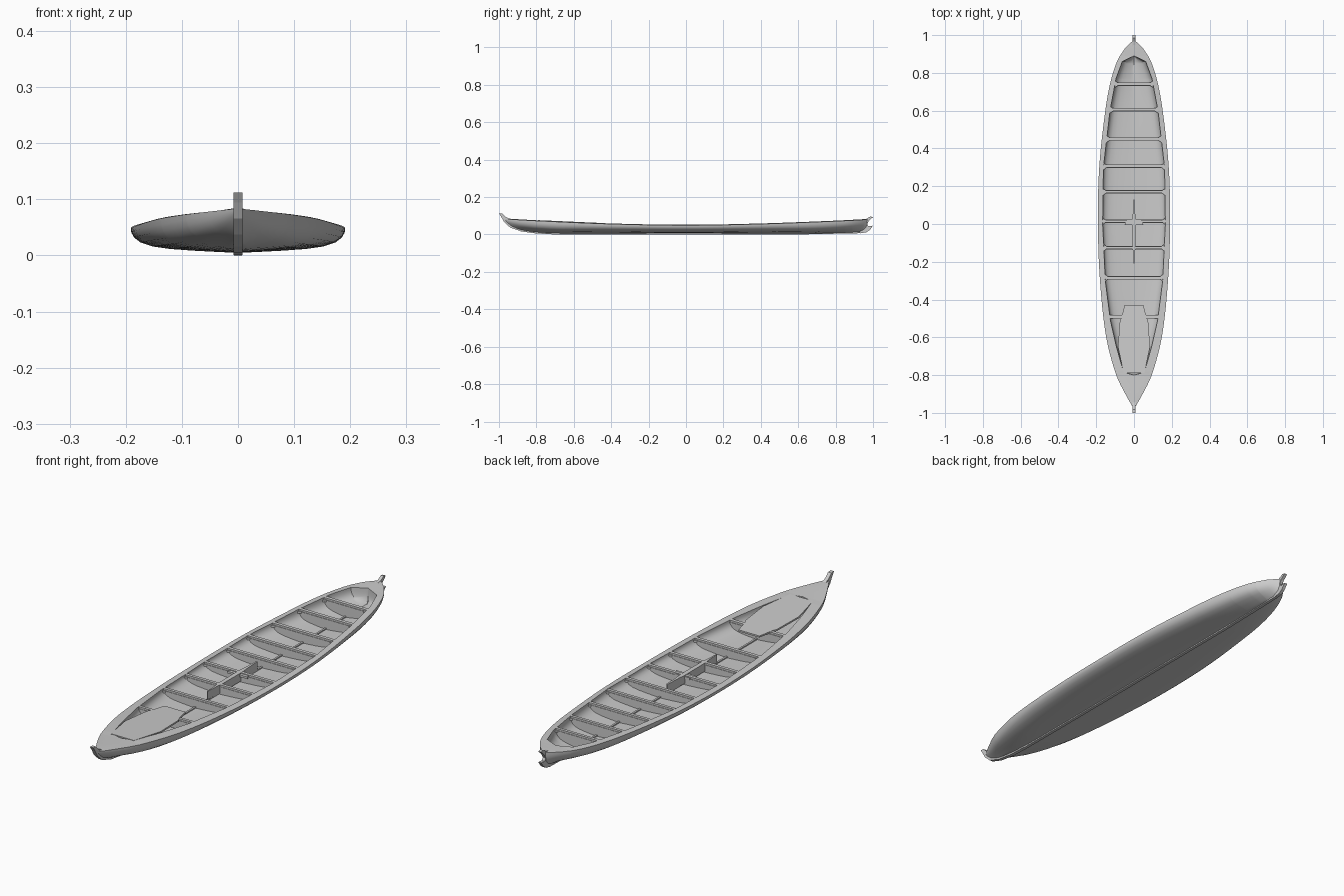
import bpy, bmesh, math

if "Cube" in bpy.data.objects:
    bpy.data.objects.remove(bpy.data.objects["Cube"])


def interp(tab, y, smooth=True):
    """Value of a (y, value) table, with Catmull style tangents when smooth."""
    if y <= tab[0][0]:
        return tab[0][1]
    for i in range(len(tab) - 1):
        (a, va), (b, vb) = tab[i], tab[i + 1]
        if y <= b:
            t = (y - a) / (b - a)
            if not smooth:
                return va + (vb - va) * t
            p = tab[max(i - 1, 0)]
            n = tab[min(i + 2, len(tab) - 1)]
            ma = (vb - p[1]) / (b - p[0]) * (b - a)
            mb = (n[1] - va) / (n[0] - a) * (b - a)
            return ((2*t**3 - 3*t*t + 1) * va + (t**3 - 2*t*t + t) * ma
                    + (3*t*t - 2*t**3) * vb + (t**3 - t*t) * mb)
    return tab[-1][1]


# Hull lines along the length: half beam, sheer height, keel height, opening half width
BEAM = [(-.97, .006), (-.9, .046), (-.8, .094), (-.6, .147), (-.3, .18), (0, .191),
        (.3, .184), (.6, .152), (.75, .125), (.86, .09), (.93, .048), (.97, .006)]
SHEER = [(-.97, .083), (-.8, .073), (-.4, .056), (0, .049), (.4, .056), (.8, .071), (.97, .08)]
KEEL = [(-.97, .066), (-.94, .042), (-.88, .021), (-.75, .008), (-.5, .005), (.5, .005),
        (.85, .007), (.93, .012), (.97, .022)]
OPEN = [(-.8, 0), (-.785, .055), (-.65, .093), (-.51, .125), (-.3, .152), (0, .166),
        (.3, .162), (.6, .127), (.77, .095), (.86, .062), (.885, .01), (.89, 0)]
FULL = [(0, 0), (.2, .04), (.42, .09), (.64, .16), (.8, .26), (.91, .42), (.97, .62), (.995, .82), (1, 1)]
EDGE = .003  # inner rim stands slightly above the outer edge


def section(half, low, high, y):
    """Half cross-section from keel to gunwale, sharper toward the ends."""
    v = max(0, (abs(y) - .6) / .37) ** 2 * .6
    return [(f * half, low + (high - low) * (g * (1 - v) + f * v)) for f, g in FULL]


def inner(y, lift=0):
    half, top = interp(OPEN, y, False), interp(SHEER, y) + EDGE
    if half < .001:
        return [(0, top)] * len(FULL)
    low = interp(KEEL, y) + .007
    return section(half - lift * .4, low + lift, top, y)


def finish(bm, name, smooth=False):
    bmesh.ops.remove_doubles(bm, verts=bm.verts, dist=1e-5)
    bmesh.ops.recalc_face_normals(bm, faces=bm.faces)
    me = bpy.data.meshes.new(name)
    bm.to_mesh(me)
    bm.free()
    ob = bpy.data.objects.new(name, me)
    bpy.context.collection.objects.link(ob)
    if smooth:
        bpy.ops.object.select_all(action='DESELECT')
        ob.select_set(True)
        bpy.context.view_layer.objects.active = ob
        bpy.ops.object.shade_smooth_by_angle(angle=math.radians(35))
    return ob


def loft(name, rings, cap=False, smooth=False):
    bm = bmesh.new()
    rows = [[bm.verts.new(p) for p in r] for r in rings]
    n = len(rows[0])
    for a, b in zip(rows, rows[1:]):
        for i in range(n):
            bm.faces.new((a[i], a[(i + 1) % n], b[(i + 1) % n], b[i]))
    if cap:
        bm.faces.new(rows[0])
        bm.faces.new(rows[-1][::-1])
    return finish(bm, name, smooth)


def mirrored(half):
    return half + [(-x, z) for x, z in reversed(half)]


def side_profile(name, pts, w):
    """Side outline in y,z extruded across the centreline."""
    return loft(name, [[(x, y, z) for y, z in pts] for x in (-w, w)], True)


def beam(name, y, depth, thick, drop):
    """Flat crossbeam fitted between the inner sides."""
    rings = []
    for yy in (y - depth / 2, y + depth / 2):
        z = interp(SHEER, yy) - drop
        x = interp(OPEN, yy, False) + .003
        rings.append([(-x, yy, z), (x, yy, z), (x, yy, z - thick), (-x, yy, z - thick)])
    return loft(name, rings, True)


# Hull: outer skin, rim and inner skin as one loft
ys = sorted({round(-.97 + 1.94 * i / 48, 4) for i in range(49)}
            | {p[0] for p in OPEN} | {-.955, .955})
rings = []
for y in ys:
    out = section(interp(BEAM, y), interp(KEEL, y), interp(SHEER, y), y)
    ring = mirrored(out + inner(y)[::-1])
    rings.append([(x, y, z) for x, z in ring])
loft("hull", rings, smooth=True)

# Bow stem, stern posts and keel
side_profile("bow_stem", [(-1, .112), (-.982, .111), (-.965, .094), (-.94, .082), (-.9, .06), (-.8, .03),
                          (-.7, .008), (-.7, .001), (-.8, .005), (-.88, .016), (-.94, .037),
                          (-.972, .066), (-.988, .094)], .008)
side_profile("stern_post", [(.93, .006), (.965, .012), (.983, .024), (1, .047), (.975, .044), (.968, .056),
                            (.978, .073), (1, .093), (.985, .096), (.965, .084), (.93, .079)], .007)
side_profile("keel", [(-.72, .001), (-.5, 0), (.6, 0), (.94, .007), (.94, .014), (.6, .009),
                      (-.5, .009), (-.72, .012)], .007)
side_profile("keelson", [(-.75, .013), (.84, .013), (.84, .018), (-.75, .018)], .004)

# Floor ribs with a crossbeam above each
stations = [-.49, -.285, -.125, .015, .17, .305, .45, .605, .74]
for i, y in enumerate(stations):
    rr = []
    for yy in (y - .007, y + .007):
        ring = mirrored(inner(yy)) 
        top = mirrored(inner(yy, .007))[::-1]
        rr.append([(x, yy, z) for x, z in ring + top])
    loft(f"floor_rib_{i}", rr, True)
    beam(f"crossbeam_{i}", y, .018, .007, .005)

# Side knees joining the crossbeams to the hull sides
for i, y in enumerate(stations[1:]):
    for s in (-1, 1):
        x, z = interp(OPEN, y, False), interp(SHEER, y) - .004
        loft(f"knee_{i}_{'left' if s < 0 else 'right'}",
             [[(s * x, y - .018, h), (s * x, y + .018, h), (s * (x - .025), y, h)]
              for h in (z, z - .008)], True)

# Mast block: long tapered timber on the centreline amidships
half = [(.002, -.21), (.005, -.15), (.009, -.12), (.01, .02), (.006, .06), (.003, .13)]
loft("mast_block", [[(x, y, z) for x, y in mirrored(half)] for z in (.017, .053)], True)
loft("mast_crosspiece", [[(-.05, -.005, z), (.05, -.005, z), (.035, .025, z), (-.035, .025, z)]
                         for z in (.04, .049)], True)

# Fore platform level with the rim
half = [(.055, -.79), (.085, -.65), (.075, -.515), (.066, -.495), (.05, -.43)]
loft("fore_platform", [[(x, y, interp(SHEER, y) + EDGE + d) for x, y in mirrored(half)]
                       for d in (-.006, .001)], True)
